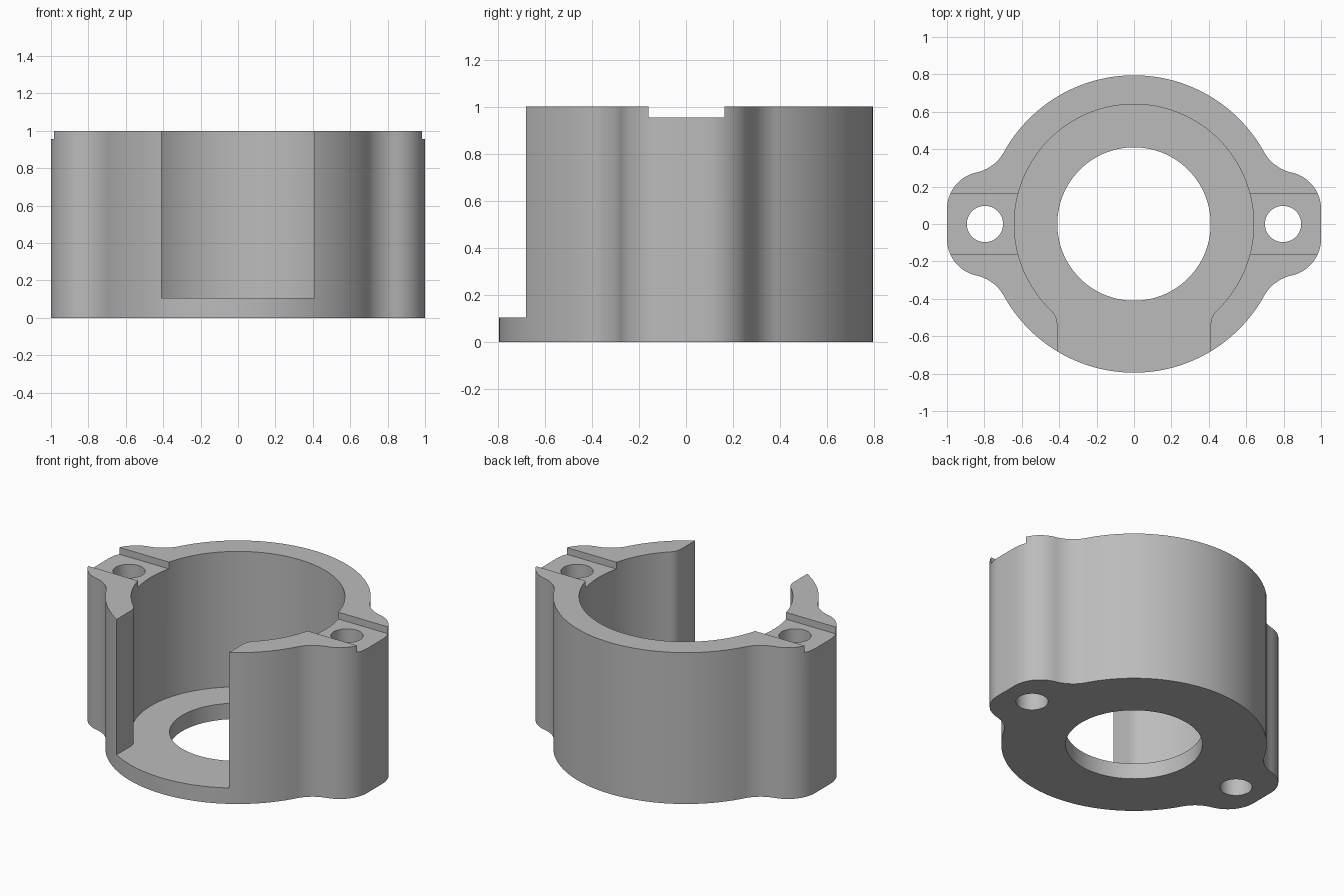
import bpy, bmesh, math
from mathutils import Vector

cube = bpy.data.objects.get("Cube")
if cube:
    bpy.data.objects.remove(cube)

R_OUT, R_IN, R_HOLE, SLOT = 0.795, 0.64, 0.41, 0.41
HEIGHT, FLOOR, GROOVE = 1.0, 0.105, 0.955
EAR_X = 0.797

grey = bpy.data.materials.new("grey plastic")
grey.use_nodes = True
COLOR = (0.5, 0.5, 0.5, 1)
grey.diffuse_color = COLOR
grey.node_tree.nodes["Principled BSDF"].inputs["Base Color"].default_value = COLOR


def arc(center, r, a0, a1, n):
    return [Vector((center[0] + r * math.cos(a0 + (a1 - a0) * i / n),
                    center[1] + r * math.sin(a0 + (a1 - a0) * i / n))) for i in range(n + 1)]


def angle(v):
    return math.atan2(v[1], v[0])


def prism(name, points, z0, z1):
    bm = bmesh.new()
    face = bm.faces.new([bm.verts.new((p[0], p[1], z0)) for p in points])
    top = bmesh.ops.extrude_face_region(bm, geom=[face])["geom"]
    bmesh.ops.translate(bm, vec=(0, 0, z1 - z0),
                        verts=[g for g in top if isinstance(g, bmesh.types.BMVert)])
    bmesh.ops.recalc_face_normals(bm, faces=bm.faces)
    mesh = bpy.data.meshes.new(name)
    bm.to_mesh(mesh)
    bm.free()
    mesh.materials.append(grey)
    obj = bpy.data.objects.new(name, mesh)
    bpy.context.collection.objects.link(obj)
    return obj


def circle(x, y, r, n):
    return arc((x, y), r, 0, 2 * math.pi * (n - 1) / n, n - 1)


def box(x0, x1, y0, y1):
    return [(x0, y0), (x1, y0), (x1, y1), (x0, y1)]


# Outer outline, one quarter: rounded ear corner, concave fillet, main barrel
ear, ear_r, fil_r = Vector((0.8, 0.08)), 0.2, 0.22
d, a, b = ear.length, R_OUT + fil_r, ear_r + fil_r
spread = math.acos((a * a + d * d - b * b) / (2 * a * d))
turn = angle(ear) + spread
fil = Vector((math.cos(turn), math.sin(turn))) * a
t = angle(fil - ear)
quarter = arc(ear, ear_r, 0, t, 14)
quarter += arc(fil, fil_r, t - math.pi + 2 * math.pi, turn + math.pi, 12)[1:]
quarter += arc((0, 0), R_OUT, turn, math.pi / 2, 24)[1:]
half = quarter + [Vector((-p.x, p.y)) for p in reversed(quarter[:-1])]
body = prism("bearing_housing", half + [Vector((p.x, -p.y)) for p in reversed(half)], 0, HEIGHT)

# Bore with a front opening whose inner edges are rounded
lip_r = 0.1
lip = Vector((SLOT + lip_r, -math.sqrt((R_IN + lip_r) ** 2 - (SLOT + lip_r) ** 2)))
start = angle(lip)
side = [Vector((SLOT, -1.0))] + arc(lip, lip_r, math.pi, start + math.pi, 8)
side += arc((0, 0), R_IN, start, math.pi / 2, 60)[1:]
bore = side + [Vector((-p.x, p.y)) for p in reversed(side) if p.x > 1e-5]

cutters = [
    prism("bore_cutter", bore, FLOOR, 1.2),
    prism("shaft_hole_cutter", circle(0, 0, R_HOLE, 96), -0.2, 0.3),
    prism("groove_cutter", box(-1.2, 1.2, -0.16, 0.163), GROOVE, 1.3),
]
for s in (-1, 1):
    cutters.append(prism("bolt_hole_cutter", circle(s * EAR_X, 0, 0.097, 48), -0.2, 1.4))

bpy.context.view_layer.objects.active = body
for cutter in cutters:
    mod = body.modifiers.new("cut", "BOOLEAN")
    mod.operation, mod.solver, mod.object = "DIFFERENCE", "EXACT", cutter
    bpy.ops.object.modifier_apply(modifier=mod.name)
    bpy.data.objects.remove(cutter)

# Smooth curved walls, crisp rims
bpy.ops.object.select_all(action="DESELECT")
body.select_set(True)
bpy.ops.object.shade_smooth_by_angle(angle=math.radians(30))
